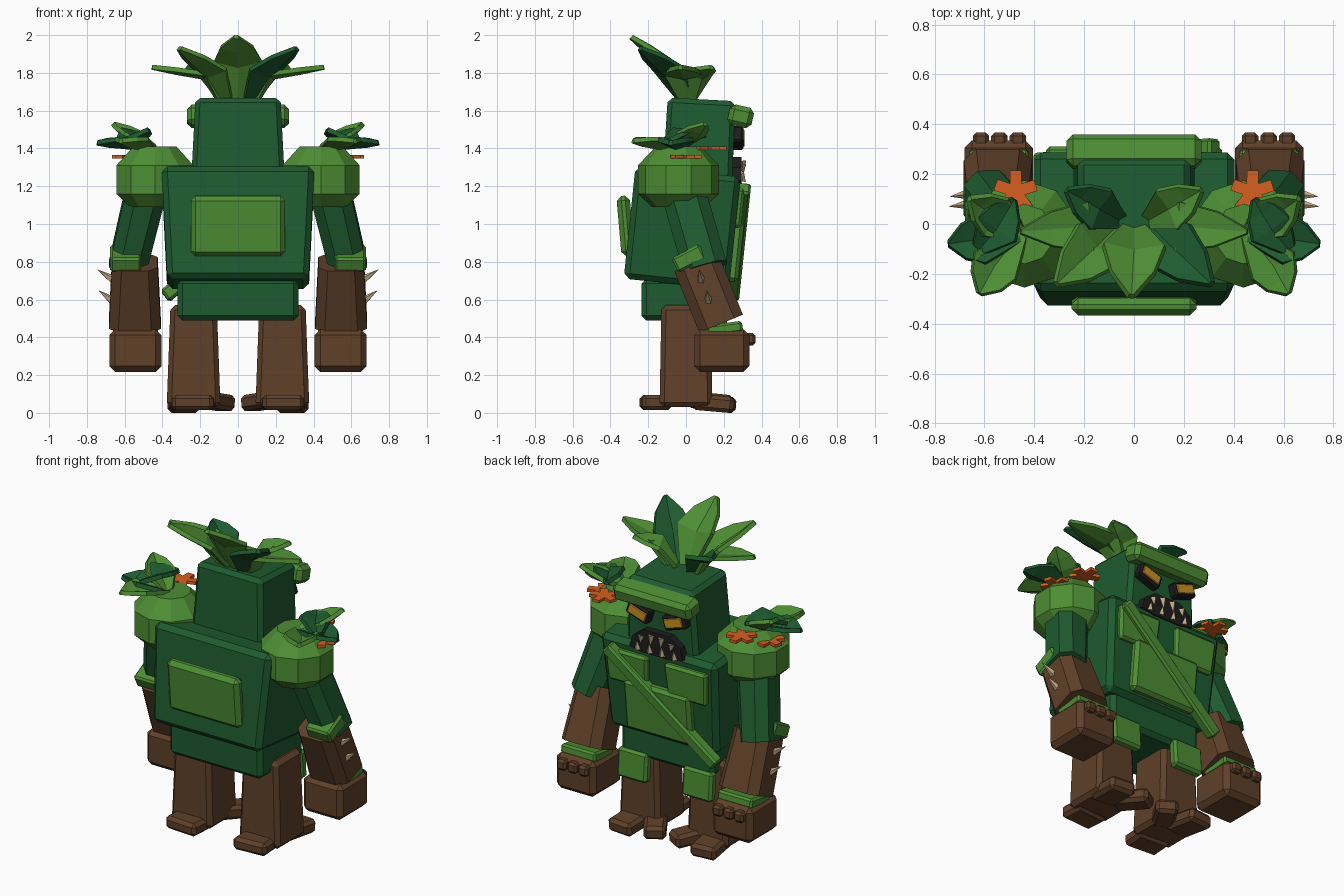
import bpy, bmesh, math
from mathutils import Vector, Matrix, Euler

old = bpy.data.objects.get("Cube")
if old:
    bpy.data.objects.remove(old)


def material(name, rgb):
    m = bpy.data.materials.new(name)
    m.use_nodes = True
    col = (*rgb, 1)
    m.diffuse_color = col
    m.node_tree.nodes["Principled BSDF"].inputs["Base Color"].default_value = col
    return m


DARK = material("dark green", (.013, .105, .029))
LEAF = material("leaf green", (.075, .27, .034))
BROWN = material("bark brown", (.115, .052, .022))
ORANGE = material("flower orange", (.68, .115, .014))
BONE = material("thorn beige", (.5, .4, .22))
BLACK = material("black", (.012, .012, .012))
AMBER = material("eye amber", (.6, .28, .017))


def finish(name, bm, mat):
    bmesh.ops.recalc_face_normals(bm, faces=bm.faces)
    mesh = bpy.data.meshes.new(name)
    bm.to_mesh(mesh)
    bm.free()
    mesh.materials.append(mat)
    ob = bpy.data.objects.new(name, mesh)
    bpy.context.collection.objects.link(ob)
    return ob


def pose(loc, rot):
    return Matrix.Translation(loc) @ Euler([math.radians(a) for a in rot], 'YXZ').to_matrix().to_4x4()


def block(name, mat, loc, size, rot=(0, 0, 0), top=(1, 1), bevel=.02, limb=False):
    """Chamfered box whose top face is scaled by top; a limb keeps its ends sharp."""
    bm = bmesh.new()
    bmesh.ops.create_cube(bm, size=1)
    edges = [e for e in bm.edges if not limb or abs(e.verts[0].co.z - e.verts[1].co.z) > .5]
    for v in bm.verts:
        k = top if v.co.z > 0 else (1, 1)
        v.co = Vector((v.co.x * size[0] * k[0], v.co.y * size[1] * k[1], v.co.z * size[2]))
    bmesh.ops.bevel(bm, geom=edges, offset=bevel, segments=1, affect='EDGES')
    bm.transform(pose(loc, rot))
    return finish(name, bm, mat)


def spike(name, base, tip, radius, sides=5):
    base, tip = Vector(base), Vector(tip)
    d = tip - base
    bm = bmesh.new()
    bmesh.ops.create_cone(bm, cap_ends=True, segments=sides, radius1=radius, radius2=0, depth=d.length)
    bm.transform(Matrix.Translation((base + tip) / 2) @ d.to_track_quat('Z', 'Y').to_matrix().to_4x4())
    return finish(name, bm, BONE)


def leaf(name, mat, base, mid, tip, width, fold=.04):
    """Folded pointed leaf bending at mid, with a lowered midrib."""
    base, mid, tip = Vector(base), Vector(mid), Vector(tip)
    side = (tip - base).cross(Vector((0, 0, 1))).normalized()
    up = side.cross(tip - mid).normalized()
    bm = bmesh.new()
    rows = []
    for p, w in [(base, .35), (mid, 1), (mid.lerp(tip, .55), .7), (tip, .1)]:
        rows.append([bm.verts.new(p + side * width * w * k + up * fold * w * (abs(k) - .5))
                     for k in (-1, 0, 1)])
    for a, b in zip(rows, rows[1:]):
        for i in (0, 1):
            bm.faces.new((a[i], a[i + 1], b[i + 1], b[i]))
    ob = finish(name, bm, mat)
    mod = ob.modifiers.new("thickness", 'SOLIDIFY')
    mod.thickness = .025
    mod.offset = 0
    return ob


def lathe(name, mat, loc, profile, sides):
    bm = bmesh.new()
    rings = [[bm.verts.new((loc[0] + r * math.cos(a), loc[1] + r * math.sin(a), z))
              for a in [math.tau * (i + .5) / sides for i in range(sides)]] for r, z in profile]
    for a, b in zip(rings, rings[1:]):
        for i in range(sides):
            j = (i + 1) % sides
            bm.faces.new((a[i], a[j], b[j], b[i]))
    bm.faces.new(rings[0])
    bm.faces.new(rings[-1])
    return finish(name, bm, mat)


def flower(name, loc, radius):
    bm = bmesh.new()
    for i in range(5):
        m = Matrix.Rotation(math.tau * i / 5 + .3, 4, 'Z') @ Matrix.Translation((radius / 2, 0, 0))
        bmesh.ops.create_cube(bm, size=1, matrix=m @ Matrix.Diagonal((radius, radius * .55, .018, 1)))
    bm.transform(Matrix.Translation(loc))
    return finish(name, bm, ORANGE)


# Body core
block("torso", DARK, (0, -.02, .98), (.75, .56, .6), (-6, 0, 0), (1.08, 1), .03)
block("pelvis", DARK, (0, -.02, .6), (.64, .43, .22), bevel=.025)
block("head", DARK, (0, .07, 1.42), (.5, .37, .48), (-3, 0, 0), (.9, .97), .025)
block("back_plate", LEAF, (0, -.32, .99), (.5, .07, .32), (5, 0, 0), bevel=.025)
block("belly_plate", LEAF, (0, .252, .855), (.46, .08, .32), (-6, 0, 0), bevel=.02)
block("sash", LEAF, (-.03, .278, .905), (.92, .07, .075), (-6, -39, 0), bevel=.012)

# Face
block("brow", LEAF, (0, .29, 1.57), (.54, .13, .11), (-13, 0, 0), bevel=.025)
bm = bmesh.new()
half = [(.1, 1.21), (.185, 1.23), (.165, 1.3), (.09, 1.355)]
outline = half + [(-x, z) for x, z in reversed(half)]
face = bm.faces.new([bm.verts.new((x, .24, z)) for x, z in outline])
grown = bmesh.ops.extrude_face_region(bm, geom=[face])
bmesh.ops.translate(bm, vec=(0, .055, 0), verts=[v for v in grown["geom"] if isinstance(v, bmesh.types.BMVert)])
finish("mouth", bm, BLACK)
for i in range(4):
    x = (i - 1.5) * .07
    spike("upper_tooth", (x, .297, 1.345 - abs(x) * .3), (x, .305, 1.265), .022, 4)
    x = (i - 1.5) * .085
    spike("lower_tooth", (x, .297, 1.225), (x, .305, 1.285), .02, 4)

for s, side in ((1, "left"), (-1, "right")):
    # Eyes and front armour
    block(side + "_eye_frame", BLACK, (s * .125, .27, 1.455), (.155, .07, .088), (0, -18 * s, 0), bevel=.01)
    block(side + "_eye", AMBER, (s * .125, .302, 1.455), (.125, .016, .058), (0, -18 * s, 0), bevel=.004)
    block(side + "_chest_plate", LEAF, (s * .205, .272, 1.085), (.27, .06, .21), (-6, 0, 0), (1.1, 1), .015)
    block(side + "_hip_plate", LEAF, (s * .225, .19, .435), (.205, .06, .18), (4, 0, 0), bevel=.015)

    # Legs and feet
    block(side + "_leg", BROWN, (s * .235, 0, .3), (.285, .28, .54), (0, 0, 0), (.86, .93), .025)
    block(side + "_heel", BROWN, (s * .235, -.16, .055), (.22, .16, .08), (0, 0, 4 * s), bevel=.02)
    block(side + "_outer_toe", BROWN, (s * .28, .15, .05), (.17, .22, .085), (-5, 0, -5 * s), bevel=.02)
    block(side + "_inner_toe", BROWN, (s * .12, .13, .06), (.13, .22, .085), (-5, 0, 32 * s), bevel=.02)

    # Arms and hands
    lathe(side + "_shoulder", LEAF, (s * .44, -.04),
          [(.14, 1.09), (.215, 1.16), (.215, 1.31), (.12, 1.41)], 10)
    block(side + "_upper_arm", DARK, (s * .53, .035, 1.0), (.2, .235, .5), (16, -13 * s, 0), (1.08, 1),
          .055, limb=True)
    block(side + "_elbow_pad", LEAF, (s * .595, .015, .818), (.165, .165, .085), (27, 0, 0), bevel=.012)
    block(side + "_forearm", BROWN, (s * .546, .12, .635), (.275, .25, .35), (22, 0, 0), (.88, 1),
          .05, limb=True)
    block(side + "_wrist_band", LEAF, (s * .543, .205, .445), (.24, .19, .06), (8, 0, 0), bevel=.012)
    block(side + "_hand", BROWN, (s * .543, .19, .33), (.275, .29, .225), bevel=.03)
    for i in (-1, 0, 1):
        block(side + "_knuckle", BROWN, (s * .54 + i * .074, .33, .39), (.066, .075, .065), bevel=.014)
    spike(side + "_upper_thorn", (s * .655, .08, .7), (s * .745, .07, .76), .025)
    spike(side + "_lower_thorn", (s * .66, .12, .59), (s * .74, .11, .65), .025)

    # Shoulder foliage
    root = (s * .46, -.04, 1.4)
    leaf(side + "_front_shoulder_leaf", LEAF, root, (s * .56, .03, 1.46), (s * .66, .1, 1.53), .09)
    leaf(side + "_side_shoulder_leaf", DARK, root, (s * .61, -.06, 1.43), (s * .745, -.08, 1.43), .1)
    leaf(side + "_rear_shoulder_leaf", LEAF, root, (s * .56, -.17, 1.43), (s * .62, -.28, 1.44), .1)
    leaf(side + "_top_shoulder_leaf", DARK, (s * .62, -.1, 1.44), (s * .55, -.02, 1.48),
         (s * .48, .1, 1.47), .09)
    flower(side + "_front_flower", (s * .475, .13, 1.4), .085)
    flower(side + "_side_flower", (s * .58, 0, 1.355), .085)

    # Paired crown leaves, rising steeply and then flaring out
    rear, front = (DARK, LEAF) if s > 0 else (LEAF, DARK)
    leaf(side + "_rear_crown_leaf", rear, (s * .06, 0, 1.64), (s * .15, -.09, 1.8), (s * .31, -.24, 1.93), .115)
    leaf(side + "_side_crown_leaf", LEAF, (s * .09, .01, 1.64), (s * .18, -.01, 1.785), (s * .455, -.03, 1.83),
         .1, .02)
    leaf(side + "_front_crown_leaf", front, (s * .05, .01, 1.64), (s * .14, .06, 1.78), (s * .27, .135, 1.83), .09)

leaf("center_crown_leaf", LEAF, (0, -.01, 1.64), (0, -.1, 1.85), (-.01, -.29, 1.99), .125)
